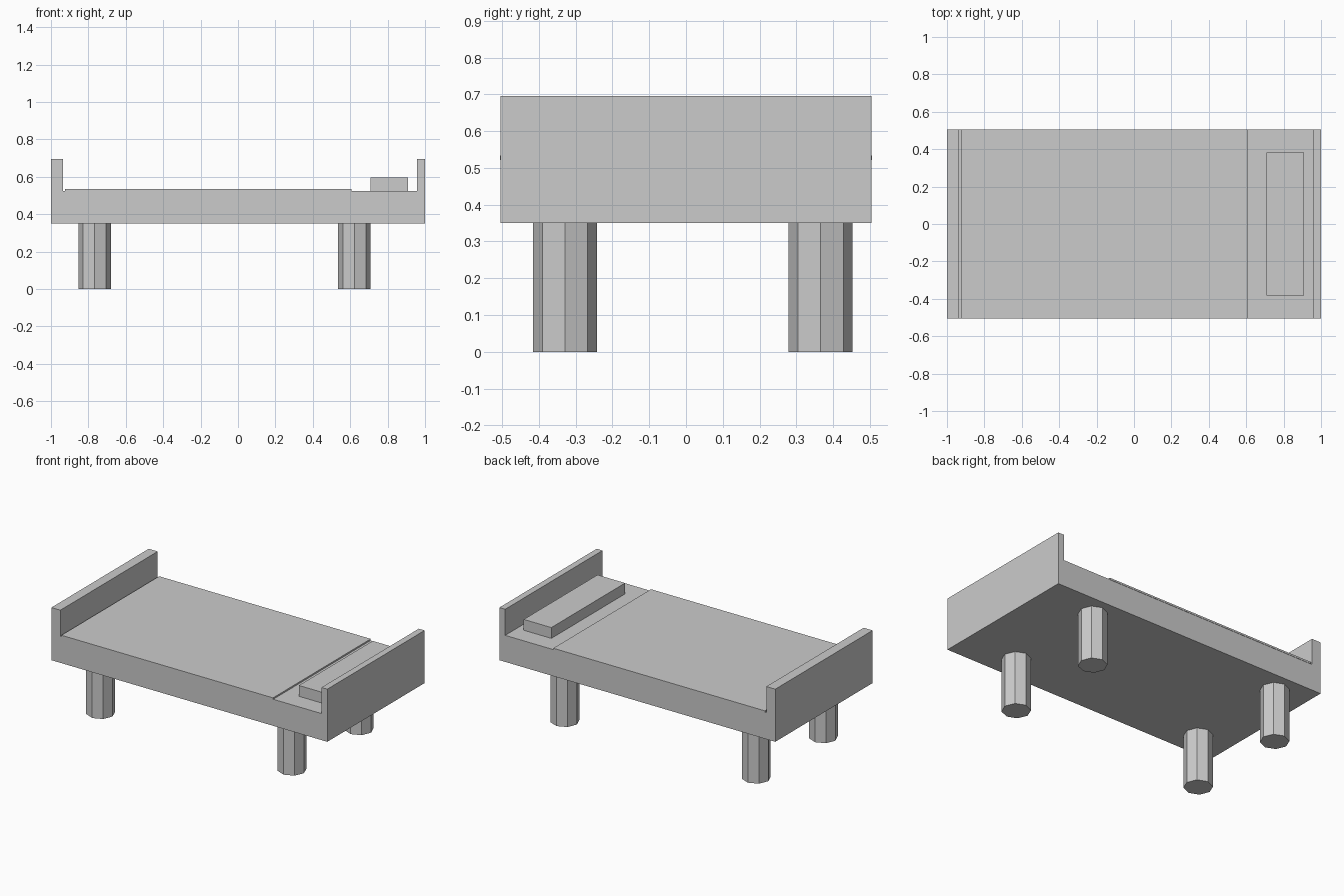
import bpy, bmesh
from math import pi
from mathutils import Matrix

if "Cube" in bpy.data.objects:
    bpy.data.objects.remove(bpy.data.objects["Cube"])


def finish(name, bm):
    bmesh.ops.recalc_face_normals(bm, faces=bm.faces)
    mesh = bpy.data.meshes.new(name)
    bm.to_mesh(mesh)
    bm.free()
    obj = bpy.data.objects.new(name, mesh)
    bpy.context.collection.objects.link(obj)
    return obj


def extrude_profile(name, points, half_width):
    """Extrude an XZ outline symmetrically along y."""
    bm = bmesh.new()
    face = bm.faces.new([bm.verts.new((x, -half_width, z)) for x, z in points])
    new = bmesh.ops.extrude_face_region(bm, geom=[face], use_keep_orig=True)["geom"]
    verts = [g for g in new if isinstance(g, bmesh.types.BMVert)]
    bmesh.ops.translate(bm, verts=verts, vec=(0, 2 * half_width, 0))
    return finish(name, bm)


def slab(name, x0, x1, z0, z1, half_width):
    return extrude_profile(name, [(x0, z0), (x1, z0), (x1, z1), (x0, z1)], half_width)


def leg(name, x, y, radius=0.087, height=0.35):
    bm = bmesh.new()
    bmesh.ops.create_cone(bm, cap_ends=True, segments=8, radius1=radius,
                          radius2=radius, depth=height,
                          matrix=Matrix.Translation((x, y, height / 2)))
    return finish(name, bm)


# Bed frame with raised boards at both ends
extrude_profile("bed_frame", [
    (-1, 0.35), (1, 0.35), (1, 0.695), (0.958, 0.695),
    (0.958, 0.524), (-0.935, 0.524), (-0.935, 0.695), (-1, 0.695)], 0.504)

# Thin blanket, slightly overhanging the sides
slab("blanket", -0.926, 0.608, 0.522, 0.534, 0.506)

# Pillow at the head end
slab("pillow", 0.709, 0.909, 0.522, 0.595, 0.382)

# Four octagonal legs
for end, x in (("foot", -0.766), ("head", 0.622)):
    for side, y in (("front", -0.329), ("back", 0.366)):
        leg(f"{side}_{end}_leg", x, y)
